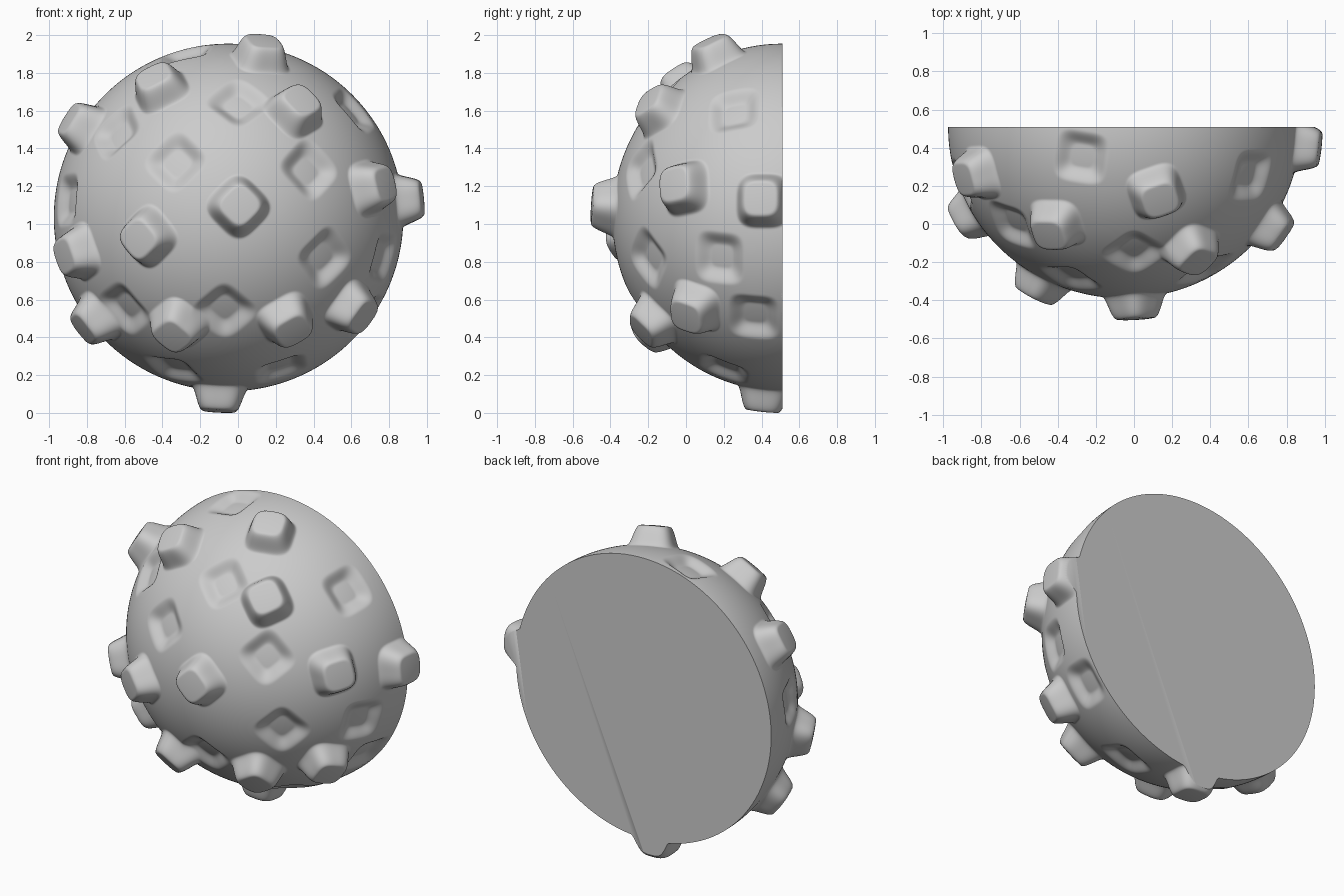
import bpy, bmesh, math
from mathutils import Vector

if "Cube" in bpy.data.objects:
    bpy.data.objects.remove(bpy.data.objects["Cube"])

CENTRE = Vector((-0.05, 0.51, 1.025))
RADII = Vector((0.925, 0.90, 0.92))
BACK = 0.51

# Raised studs: x, z, turn in degrees, optional y for those near the rim
STUDS = [
    (0.01, 1.09, 45), (-0.53, 0.91, 42), (0.34, 1.65, 38), (-0.45, 1.78, 27),
    (-0.85, 1.52, -30, 0.25), (0.13, 1.92, 10, 0.14), (0.73, 1.19, 15, -0.03),
    (0.92, 1.12, 5, 0.40), (0.62, 0.53, -35, 0.03), (0.27, 0.46, 30, -0.19),
    (-0.35, 0.39, 45), (-0.80, 0.45, 38, 0.18), (-0.88, 0.83, 25, 0.03),
    (-0.10, 0.05, 0, 0.41),
]
# Shallow square dents
DENTS = [
    (0.0, 1.61, 45), (-0.32, 1.31, 45), (0.36, 1.27, 45), (0.44, 0.82, 40),
    (-0.07, 0.55, 45), (-0.58, 0.56, 40), (-0.62, 1.46, 35), (0.59, 1.57, 40),
    (0.74, 0.82, -15), (0.22, 0.25, 15), (-0.33, 0.25, 15),
    (-0.28, 1.9, 5, 0.35), (0.68, 0.50, -35, 0.36), (-0.93, 1.12, 0, 0.2),
]


def feature(item, height, inner, outer, power):
    """Direction, turned tangent axes and profile of one square feature."""
    x, z, turn = item[:3]
    nx = (x - CENTRE.x) / (RADII.x + height)
    nz = (z - CENTRE.z) / (RADII.z + height)
    if len(item) > 3:
        ny = (item[3] - CENTRE.y) / (RADII.y + height)
    else:
        ny = -math.sqrt(max(0.01, 1 - nx * nx - nz * nz))
    n = Vector((nx, ny, nz)).normalized()
    # Carry the front-facing axes over the dome to this spot
    q = Vector((0, -1, 0)).rotation_difference(n)
    a = math.radians(turn)
    u = q @ Vector((math.cos(a), 0, math.sin(a)))
    v = q @ Vector((-math.sin(a), 0, math.cos(a)))
    return n, u, v, height, inner, outer, power


features = [feature(s, 0.115, 0.074, 0.148, 3.4) for s in STUDS]
features += [feature(d, -0.045, 0.06, 0.145, 4) for d in DENTS]


def offset(d):
    """Height of the surface above the plain dome in direction d."""
    total = 0.0
    for n, u, v, height, inner, outer, p in features:
        if d.dot(n) < 0.96:
            continue
        a, b = abs(d.dot(u)) * 0.91, abs(d.dot(v)) * 0.91
        dist = (a ** p + b ** p) ** (1 / p)
        t = min(1, max(0, (dist - inner) / (outer - inner)))
        total += height * (1 - t * t * (3 - 2 * t))
    return total


# Dense sphere, keeping a little more than the front half
bm = bmesh.new()
bmesh.ops.create_icosphere(bm, subdivisions=8, radius=1)
bmesh.ops.delete(bm, geom=[v for v in bm.verts if v.co.y > 0.06], context='VERTS')
for v in bm.verts:
    d = v.co.normalized()
    h = offset(d)
    v.co = CENTRE + Vector([d[i] * (RADII[i] + h) for i in range(3)])

# Flat back
cut = bmesh.ops.bisect_plane(bm, geom=bm.verts[:] + bm.edges[:] + bm.faces[:],
                             plane_co=(0, BACK, 0), plane_no=(0, 1, 0),
                             clear_outer=True)
rim = [e for e in cut['geom_cut'] if isinstance(e, bmesh.types.BMEdge)]
bmesh.ops.contextual_create(bm, geom=rim)
bmesh.ops.recalc_face_normals(bm, faces=bm.faces)

# Rest the lowest stud on the ground
low = min(v.co.z for v in bm.verts)
bmesh.ops.translate(bm, verts=bm.verts, vec=(0, 0, -low))

mesh = bpy.data.meshes.new("studded_dome")
bm.to_mesh(mesh)
bm.free()
dome = bpy.data.objects.new("studded_dome", mesh)
bpy.context.collection.objects.link(dome)
bpy.context.view_layer.objects.active = dome
dome.select_set(True)
bpy.ops.object.shade_smooth_by_angle(angle=math.radians(50))
